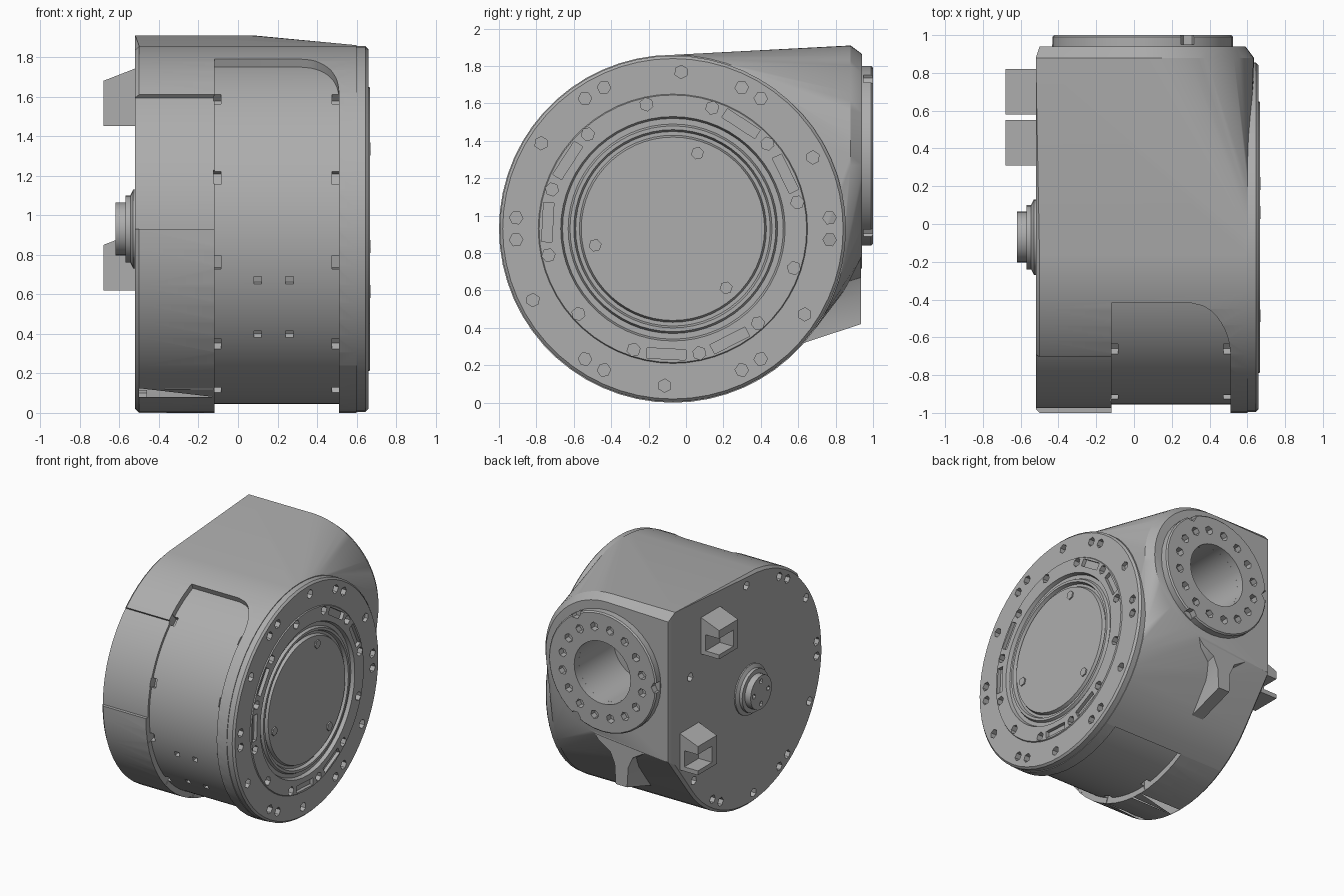
import bpy, bmesh, math
from mathutils import Matrix, Vector

if "Cube" in bpy.data.objects:
    bpy.data.objects.remove(bpy.data.objects["Cube"], do_unlink=True)

grey = bpy.data.materials.new("machined_grey")
grey.use_nodes = True
GREY = (0.42, 0.42, 0.42, 1)
grey.diffuse_color = GREY
grey.node_tree.nodes["Principled BSDF"].inputs["Base Color"].default_value = GREY

CY, CZ, R = -0.07, 0.93, 0.93      # drum axis and radius
FX, FZ = 0.045, 1.32               # rear port centre


def polar(r, deg, x):
    a = math.radians(deg)
    return Vector((x, CY + r * math.cos(a), CZ + r * math.sin(a)))


def port(r, deg, y):
    a = math.radians(deg)
    return Vector((FX + r * math.cos(a), y, FZ + r * math.sin(a)))


def finish(bm, name):
    bmesh.ops.recalc_face_normals(bm, faces=bm.faces)
    me = bpy.data.meshes.new(name)
    bm.to_mesh(me)
    bm.free()
    ob = bpy.data.objects.new(name, me)
    bpy.context.collection.objects.link(ob)
    me.materials.append(grey)
    return ob


def loft(bm, rings, closed=False):
    """Skin matching rings of points, capped unless closed on itself."""
    vs = [[bm.verts.new(p) for p in ring] for ring in rings]
    n = len(vs[0])
    for i in range(len(vs) if closed else len(vs) - 1):
        a, b = vs[i], vs[(i + 1) % len(vs)]
        for j in range(n):
            k = (j + 1) % n
            bm.faces.new((a[j], a[k], b[k], b[j]))
    if not closed:
        bm.faces.new(vs[0])
        bm.faces.new(vs[-1])


def solid(name, rings, closed=False):
    bm = bmesh.new()
    loft(bm, rings, closed)
    return finish(bm, name)


def turned(name, profile, at, segs=48):
    """Turn (depth, radius) pairs about the drum or port axis."""
    return solid(name, [[at(r, 360 * i / segs, d) for i in range(segs)] for d, r in profile])


def pegs(bm, at, radius, angles, size, lo, hi, sides=6):
    """Circle of small prisms."""
    for ang in angles:
        c = at(radius, ang, 0)
        rings = []
        for d in (lo, hi):
            off = at(0, 0, d) - at(0, 0, 0)
            rings.append([c + off + at(size, ang + 360 * k / sides, 0) - at(0, 0, 0)
                          for k in range(sides)])
        loft(bm, rings)


def block(bm, centre, size, turn=0):
    m = Matrix.Translation(centre) @ Matrix.Rotation(math.radians(turn), 4, 'X')
    bmesh.ops.create_cube(bm, size=1, matrix=m @ Matrix.Diagonal((*size, 1)))


def carve(ob, cutter):
    cutter.hide_render = True
    mod = ob.modifiers.new("cut", 'BOOLEAN')
    mod.operation, mod.solver, mod.object = 'DIFFERENCE', 'EXACT', cutter
    bpy.ops.object.select_all(action='DESELECT')
    bpy.context.view_layer.objects.active = ob
    ob.select_set(True)
    bpy.ops.object.modifier_apply(modifier="cut")
    bpy.data.objects.remove(cutter, do_unlink=True)


def sector(name, a0, a1, r, x0, right_edge):
    """Curved slab outside radius r, used to lower part of the drum."""
    rings = []
    n = int(a1 - a0)
    for i in range(n + 1):
        a = a0 + (a1 - a0) * i / n
        x1 = right_edge(a - a0)
        rings.append([polar(r, a, x0), polar(r, a, x1), polar(1.1, a, x1), polar(1.1, a, x0)])
    return solid(name, rings)


# Housing: drum blended into the square-sided rear neck
bm = bmesh.new()
for x, r in ((-0.52, R - 0.02), (-0.5, R), (0.6, R)):
    for i in range(60):
        bm.verts.new(polar(r, i * 6, x))
for y, r, left, top, low in ((0.88, 0.59, -0.52, 1.91, 0.68), (0.94, 0.545, -0.5, 1.85, 0.72)):
    for i in range(-18, 19):
        bm.verts.new(port(r, i * 5, y))
    bm.verts.new((left, y, top))
    bm.verts.new((left, y, low))
res = bmesh.ops.convex_hull(bm, input=bm.verts)
bmesh.ops.delete(bm, geom=[v for v in bm.verts if not v.link_faces], context='VERTS')
bmesh.ops.dissolve_limit(bm, angle_limit=0.01, verts=bm.verts, edges=bm.edges)
housing = finish(bm, "housing")


def rounded_edge(d):
    t = max(0, 1 - d / 20)
    return 0.3 + 0.21 * math.sqrt(1 - t * t)


carve(housing, sector("band_recess", 112, 300, 0.885, -0.12, rounded_edge))
carve(housing, sector("upper_step", 133, 180, 0.905, -0.7, lambda d: -0.11))
carve(housing, turned("port_bore", [(0.5, 0.25), (1.1, 0.25)], port, 32))

# Band clip pockets, front holes and side wall screw holes
bm = bmesh.new()
for a in (132, 163, 191, 221, 247, 275):
    for x in (-0.105, 0.495):
        block(bm, polar(0.88, a, x), (0.04, 0.08, 0.07), a)
for x in (0.1, 0.26):
    for a in (197, 217):
        block(bm, polar(0.88, a, x), (0.04, 0.06, 0.04), a)
pegs(bm, polar, 0.85, [27 + 60 * i for i in range(6)] + [60 * i + s for i in range(1, 6) for s in (-4, 4)],
     0.035, -0.6, -0.46)
carve(housing, finish(bm, "pocket_cutter"))

# Rib under the neck
half = [(0.3, 0.85), (0.2, 0.73), (0.1, 0.67), (0.06, 0.58), (0.05, 0.42)]
outline = half + [(-w, z) for w, z in reversed(half)]
rib = solid("neck_rib", [[(w - 0.08, y, z - drop) for w, z in outline]
                         for y, drop in ((0.6, 0.11), (0.935, 0))])

# Output face with turned grooves
face = turned("output_face", [
    (0.52, 0.925), (0.645, 0.925), (0.66, 0.91), (0.66, 0.72), (0.668, 0.715), (0.668, 0.6),
    (0.64, 0.59), (0.64, 0.56), (0.66, 0.55), (0.66, 0.53), (0.635, 0.52), (0.635, 0.5),
    (0.66, 0.49)], polar, 60)
bm = bmesh.new()
for i in range(6):
    pegs(bm, polar, 0.84, [60 * i - 4, 60 * i + 4, 60 * i + 27], 0.036, 0.61, 0.75)
pegs(bm, polar, 0.68, [12 + 30 * i for i in range(12)], 0.036, 0.61, 0.75)
for a in (26, 57, 147, 177, 267, 297):
    block(bm, polar(0.67, a, 0.68), (0.08, 0.055, 0.21), a)
carve(face, finish(bm, "face_cutter"))

# Three-lobed centre plate
pts = []
for i in range(72):
    a = i * 5 + 2
    lobe = abs((a - 72 + 60) % 120 - 60) <= 10
    pts.append((0.485 if lobe else 0.395, a))
plate = solid("centre_plate", [[polar(r, a, x) for r, a in pts] for x in (0.63, 0.675)])
bm = bmesh.new()
pegs(bm, polar, 0.34, [12 + 360 * i / 20 for i in range(20)], 0.032, 0.645, 0.75)
pegs(bm, polar, 0.26, [72, 162, 252, 342], 0.028, 0.65, 0.75)
pegs(bm, polar, 0, [0], 0.075, 0.65, 0.75, 20)
pegs(bm, polar, 0.425, [72, 192, 312], 0.06, 0.655, 0.75)
carve(plate, finish(bm, "plate_cutter"))
bm = bmesh.new()
pegs(bm, polar, 0.425, [72, 192, 312], 0.035, 0.64, 0.67)
bolts = finish(bm, "lobe_bolts")

# Rear port flange ring with bolt holes and rim notches
flange = solid("port_flange", [[port(r, i * 10, y) for i in range(36)] for r, y in
               ((0.25, 0.9), (0.48, 0.9), (0.48, 0.99), (0.47, 1.0), (0.25, 1.0))], True)
bm = bmesh.new()
pegs(bm, port, 0.36, [11 + 22.5 * i for i in range(16)], 0.035, 0.95, 1.1)
pegs(bm, port, 0.48, [60, 180, 300], 0.045, 0.95, 1.1)
carve(flange, finish(bm, "flange_cutter"))

# Side connectors: open sockets with a sloping top
sockets = []
for y, z in ((0.43, 1.45), (0.7, 0.62)):
    prof = [(-0.5, z), (-0.68, z), (-0.68, z + 0.23), (-0.5, z + 0.3)]
    s = solid("side_connector", [[(px, y + d, pz) for px, pz in prof] for d in (-0.12, 0.12)])
    bm = bmesh.new()
    block(bm, (-0.64, y + 0.05, z + 0.1), (0.16, 0.22, 0.13))
    carve(s, finish(bm, "socket_cutter"))
    sockets.append(s)

# Side button with stepped collar
button = turned("side_button", [(-0.5, 0.2), (-0.53, 0.2), (-0.545, 0.17), (-0.57, 0.17),
                                (-0.57, 0.135), (-0.62, 0.135)], polar, 24)
bm = bmesh.new()
pegs(bm, polar, 0.09, [0, 90, 180, 270], 0.02, -0.7, -0.6)
carve(button, finish(bm, "button_cutter"))

bpy.ops.object.select_all(action='DESELECT')
for ob in [housing, rib, face, plate, bolts, flange, button] + sockets:
    ob.select_set(True)
bpy.context.view_layer.objects.active = housing
bpy.ops.object.shade_smooth_by_angle(angle=math.radians(25))
